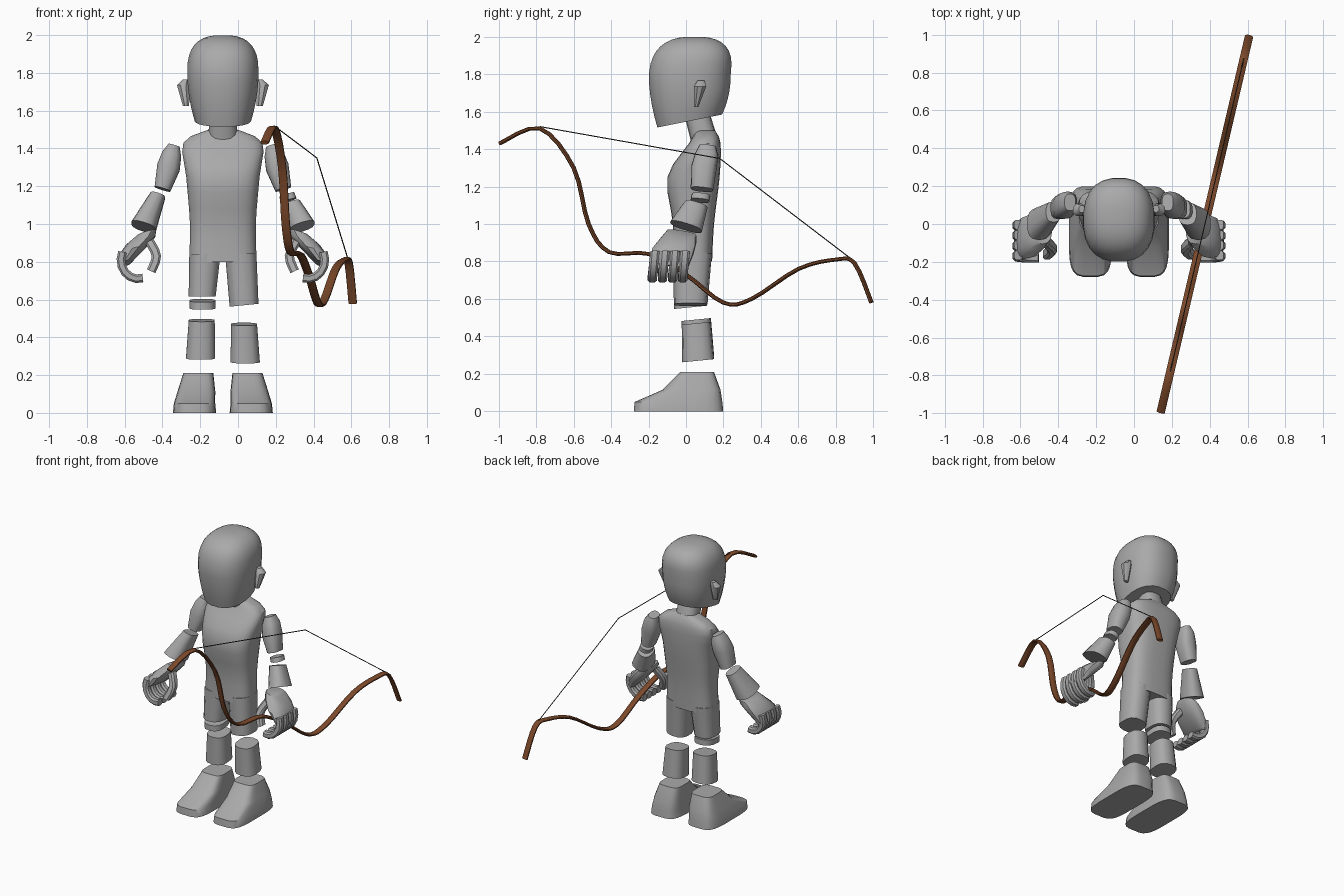
import bpy, bmesh, math
from mathutils import Vector

BODY_CENTRE = -0.08
LEFT, RIGHT = 1, -1

cube = bpy.data.objects.get("Cube")
if cube:
    bpy.data.objects.remove(cube, do_unlink=True)


def material(name, red, green, blue):
    mat = bpy.data.materials.new(name)
    mat.use_nodes = True
    mat.diffuse_color = (red, green, blue, 1)
    shader = mat.node_tree.nodes["Principled BSDF"]
    shader.inputs["Base Color"].default_value = mat.diffuse_color
    return mat


grey = material("body grey", .4, .4, .4)
wood = material("bow wood", .2, .065, .023)
cord = material("string dark", .05, .045, .035)


def smooth(points, steps=3):
    """Pass a rounded curve through points of any dimension."""
    points = [Vector(p) for p in points]
    result = []
    for i in range(len(points) - 1):
        before, start, end = points[max(i - 1, 0)], points[i], points[i + 1]
        after = points[min(i + 2, len(points) - 1)]
        for step in range(steps):
            t = step / steps
            leave, arrive = (end - before) / 2, (after - start) / 2
            result.append(start + leave * t
                          + (3 * (end - start) - 2 * leave - arrive) * t ** 2
                          + (2 * (start - end) + leave + arrive) * t ** 3)
    return result + [points[-1]]


def oval(sides, power):
    """Points round a unit oval; a higher power is boxier."""
    for i in range(sides):
        angle = math.tau * (i + .5) / sides
        c, s = math.cos(angle), math.sin(angle)
        yield (math.copysign(abs(c) ** (2 / power), c),
               math.copysign(abs(s) ** (2 / power), s))


def skin(name, rings, mat, sharp):
    """Bridge rings of points, cap both ends and shade."""
    bm = bmesh.new()
    loops = [[bm.verts.new(point) for point in ring] for ring in rings]
    for low, high in zip(loops, loops[1:]):
        for i in range(len(low)):
            bm.faces.new((low[i - 1], low[i], high[i], high[i - 1]))
    bm.faces.new(loops[0])
    bm.faces.new(loops[-1])
    bmesh.ops.recalc_face_normals(bm, faces=bm.faces)
    mesh = bpy.data.meshes.new(name)
    bm.to_mesh(mesh)
    bm.free()
    mesh.materials.append(mat)
    part = bpy.data.objects.new(name, mesh)
    bpy.context.collection.objects.link(part)
    bpy.ops.object.select_all(action='DESELECT')
    part.select_set(True)
    bpy.context.view_layer.objects.active = part
    bpy.ops.object.shade_smooth_by_angle(angle=math.radians(sharp))


def loft(name, rings, side=LEFT, sides=14, power=2.6, lean=(0, 0), sharp=40):
    """Stack ovals: distance from body centre, y, z, half width, half depth, pitch."""
    stack = []
    for x, y, z, width, depth, *pitch in rings:
        tip = pitch[0] if pitch else lean[1]
        stack.append([(BODY_CENTRE + side * (x + u * width), y + v * depth,
                       z + lean[0] * u * width + tip * v * depth)
                      for u, v in oval(sides, power)])
    skin(name, stack, grey, sharp)


def sweep(name, path, across, width, thickness, mat, power=2):
    """Carry an oval section along a path lying in a plane."""
    path = [Vector(p) for p in path]
    across = Vector(across).normalized()
    rings = []
    for i, point in enumerate(path):
        ahead = path[min(i + 1, len(path) - 1)] - path[max(i - 1, 0)]
        outward = across.cross(ahead).normalized()
        rings.append([point + across * u * width + outward * v * thickness
                      for u, v in oval(8, power)])
    skin(name, rings, mat, 40)


# Head: jaw tapering down to a pitched underside, rounded dome above
head = []
for step in range(5):
    drop = (1 - step / 5) ** 2
    size = .19 - .04 * drop
    head.append((0, .02, 1.8 - .25 * (1 - step / 5), size, size * 1.16, .2 * drop))
for step in range(9):
    angle = math.radians(step * 10.5)
    size = .19 * math.cos(angle) ** .75
    rise = math.sin(angle) ** .75
    head.append((0, .02 + .025 * rise, 1.8 + .2 * rise, size, size * 1.16, 0))
loft("head", head, sides=24, power=2.4, sharp=50)
loft("neck", [(0, .1, 1.44, .08, .07), (0, .055, 1.6, .07, .065)], lean=(0, .2))

# Torso with sloping shoulders
loft("torso", smooth([(0, .035, .8, .18, .105), (0, .04, 1, .175, .11),
                      (0, .04, 1.25, .195, .14), (0, .1, 1.43, .21, .085),
                      (0, .105, 1.5, .075, .05)]), sides=28, power=3)

# Thighs of unequal length, with loose bands at one knee and one elbow
hip = (.095, .035, .84, .084, .103)
loft("right_thigh", [hip, (.11, .025, .615, .073, .092)], RIGHT)
loft("left_thigh", [hip, (.112, .025, .57, .078, .09)], LEFT, lean=(.1, 0))
loft("right_knee_band", [(.108, .025, z, .07, .088) for z in (.555, .595)],
     RIGHT, lean=(0, .1))
loft("left_elbow_band", [(.35, .075, 1.125, .04, .05), (.338, .08, 1.155, .04, .05)],
     LEFT, lean=(.3, -.1))

for side, label in ((LEFT, "left_"), (RIGHT, "right_")):
    # Legs and feet
    shin_top = .47 if side == LEFT else .49
    loft(label + "shin", [(.118, .065, shin_top - .2, .079, .085),
                          (.112, .055, shin_top, .07, .078)], side, lean=(0, .1))
    loft(label + "foot", [(.15, -.04, 0, .115, .24), (.15, -.04, .05, .11, .235),
                          (.14, .03, .115, .1, .155), (.13, .06, .21, .08, .09)],
         side, sides=24, power=4)

    # Ears
    loft(label + "ear", [(.195, .055, 1.625, .018, .012), (.21, .075, 1.735, .036, .036),
                         (.195, .08, 1.765, .018, .02)], side, sides=8, power=2)

    # Arms
    loft(label + "upper_arm", [(.258, .115, 1.415, .03, .045), (.27, .11, 1.37, .05, .062),
                               (.288, .095, 1.3, .06, .068), (.32, .085, 1.185, .042, .06)],
         side, lean=(.3, -.1))
    elbow = (.362, .055, 1.105, .048, .06) if side == LEFT else (.345, .065, 1.15, .04, .055)
    loft(label + "forearm", [elbow, (.42, 0, .985, .066, .085)], side, lean=(.3, -.3))

    # Hands: palm, thumb and curled fingers
    loft(label + "palm", [(.405, -.025, .95, .052, .08), (.435, -.04, .91, .078, .095),
                          (.48, -.07, .855, .07, .11), (.52, -.085, .79, .036, .1)],
         side, lean=(-.3, -.15))
    thumb = smooth([(.39, -.09, .91), (.352, -.13, .83), (.38, -.16, .75)])
    sweep(label + "thumb", [(BODY_CENTRE + side * x, y, z) for x, y, z in thumb],
          (0, 1, 0), .03, .026, grey, power=3)
    for finger in range(4):
        y = -.17 + .054 * finger
        curl = [math.radians(25 - 22 * step) for step in range(7)]
        sweep(label + "finger_" + "abcd"[finger],
              [(BODY_CENTRE + side * (.45 + .09 * math.cos(a)), y + .01 * math.sin(a),
                .81 + .1 * math.sin(a)) for a in curl],
              (0, 1, 0), .026, .024, grey, power=3)

# Bow in a slanted upright plane, with its drawn string
def on_bow(y, z):
    return (.375 + .235 * y, y, z)


bow_plane = (1, -.235, 0)
limbs = smooth([(-.995, 1.43), (-.78, 1.51), (-.6, 1.3), (-.52, 1), (-.41, .85),
                (-.2, .84), (0, .73), (.2, .58), (.35, .6), (.6, .76),
                (.8, .81), (.9, .79), (.99, .58)], steps=4)
sweep("bow", [on_bow(y, z) for y, z in limbs], bow_plane, .024, .011, wood)
sweep("bow_string", [on_bow(-.78, 1.52), on_bow(.18, 1.35), on_bow(.9, .8)],
      bow_plane, .003, .003, cord)
